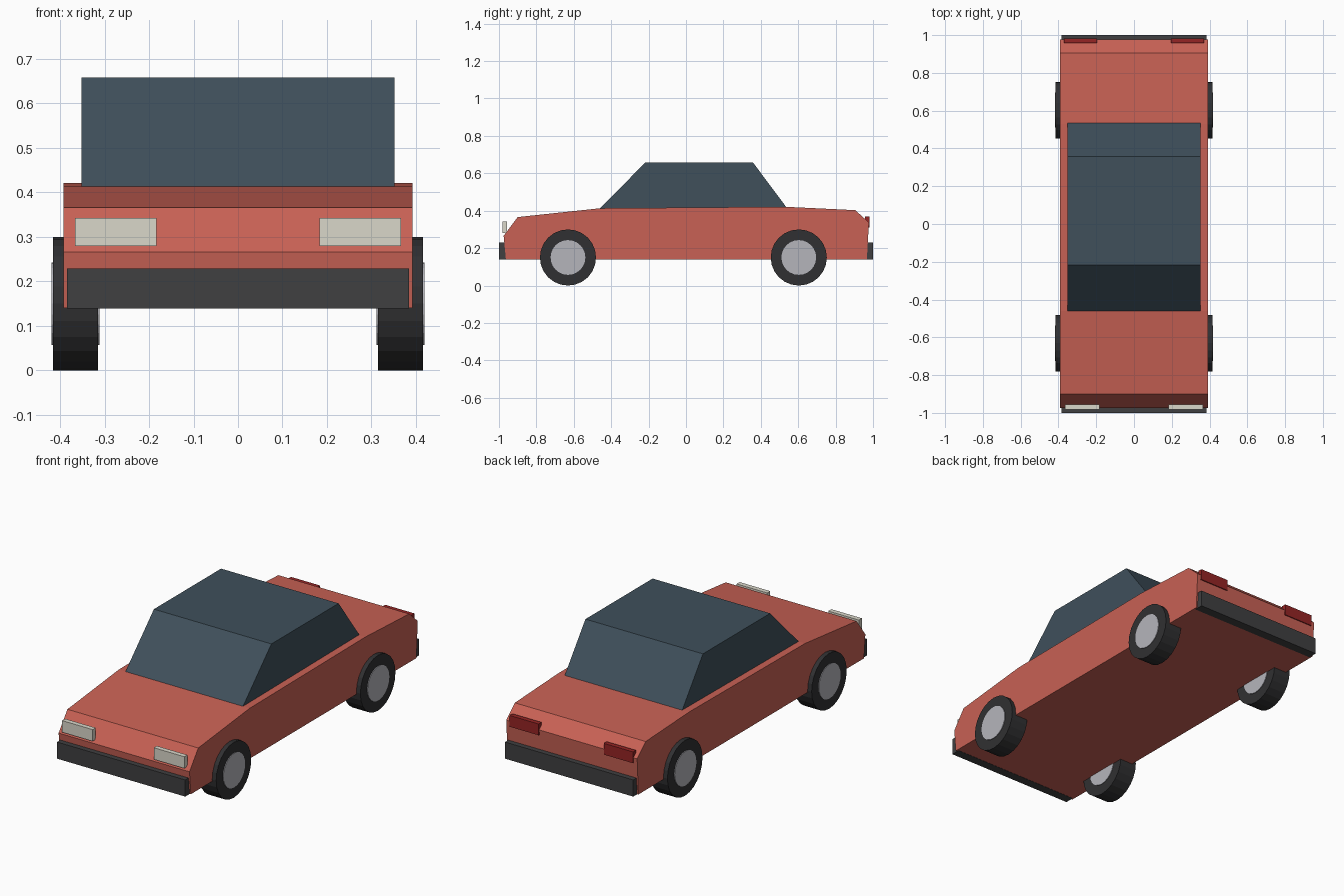
import bpy, bmesh
from math import radians
from mathutils import Matrix

if "Cube" in bpy.data.objects:
    bpy.data.objects.remove(bpy.data.objects["Cube"])


def material(name, r, g, b):
    m = bpy.data.materials.new(name)
    m.diffuse_color = (r, g, b, 1)
    m.use_nodes = True
    m.node_tree.nodes["Principled BSDF"].inputs["Base Color"].default_value = m.diffuse_color
    return m


RED = material("red_paint", 0.58, 0.12, 0.09)
GLASS = material("dark_glass", 0.05, 0.08, 0.105)
RUBBER = material("rubber", 0.03, 0.03, 0.032)
TRIM = material("grey_trim", 0.05, 0.05, 0.052)
STEEL = material("hub_steel", 0.46, 0.46, 0.50)
LAMP = material("lamp_white", 0.70, 0.68, 0.59)
TAIL = material("lamp_red", 0.30, 0.018, 0.018)


def finish(bm, name, mat):
    bmesh.ops.recalc_face_normals(bm, faces=bm.faces)
    mesh = bpy.data.meshes.new(name)
    bm.to_mesh(mesh)
    bm.free()
    mesh.materials.append(mat)
    obj = bpy.data.objects.new(name, mesh)
    bpy.context.collection.objects.link(obj)
    return obj


def prism(name, profile, half_width, mat):
    """Side profile (y, z) extruded across the car's width."""
    bm = bmesh.new()
    face = bm.faces.new([bm.verts.new((-half_width, y, z)) for y, z in profile])
    out = bmesh.ops.extrude_face_region(bm, geom=[face])["geom"]
    verts = [v for v in out if isinstance(v, bmesh.types.BMVert)]
    bmesh.ops.translate(bm, verts=verts, vec=(2 * half_width, 0, 0))
    return finish(bm, name, mat)


def box(name, x, y, z, mat):
    """Box from (min, max) ranges on each axis."""
    bm = bmesh.new()
    size = [b - a for a, b in (x, y, z)]
    mid = [(a + b) / 2 for a, b in (x, y, z)]
    bmesh.ops.create_cube(bm, size=1, matrix=Matrix.Translation(mid) @ Matrix.Diagonal((*size, 1)))
    return finish(bm, name, mat)


def disc(name, x, y, z, radius, width, mat):
    """Cylinder with its axle along x."""
    bm = bmesh.new()
    bmesh.ops.create_cone(bm, cap_ends=True, segments=24, radius1=radius, radius2=radius,
                          depth=width,
                          matrix=Matrix.Translation((x, y, z)) @ Matrix.Rotation(radians(90), 4, 'Y'))
    return finish(bm, name, mat)


# Body and cabin
prism("body", [(-0.963, 0.14), (-0.975, 0.266), (-0.90, 0.366), (-0.46, 0.413),
               (0.53, 0.421), (0.905, 0.403), (0.978, 0.337), (0.967, 0.14)], 0.392, RED)
prism("cabin", [(-0.462, 0.411), (-0.217, 0.658), (0.358, 0.658), (0.537, 0.418)], 0.352, GLASS)

# Bumpers
box("front_bumper", (-0.384, 0.384), (-1.0, -0.95), (0.139, 0.229), TRIM)
box("rear_bumper", (-0.384, 0.384), (0.95, 1.0), (0.139, 0.229), TRIM)

for side, s in (("left", 1), ("right", -1)):
    # Lamps
    box(side + "_headlight", sorted((s * 0.183, s * 0.366)), (-0.982, -0.956), (0.28, 0.343), LAMP)
    box(side + "_tail_light", sorted((s * 0.195, s * 0.37)), (0.957, 0.982), (0.309, 0.37), TAIL)
    # Wheels, hub showing on both faces
    for end, y in (("front", -0.631), ("rear", 0.603)):
        disc(f"{end}_{side}_tyre", s * 0.3655, y, 0.15, 0.15, 0.101, RUBBER)
        disc(f"{end}_{side}_hub", s * 0.3655, y, 0.15, 0.093, 0.108, STEEL)
